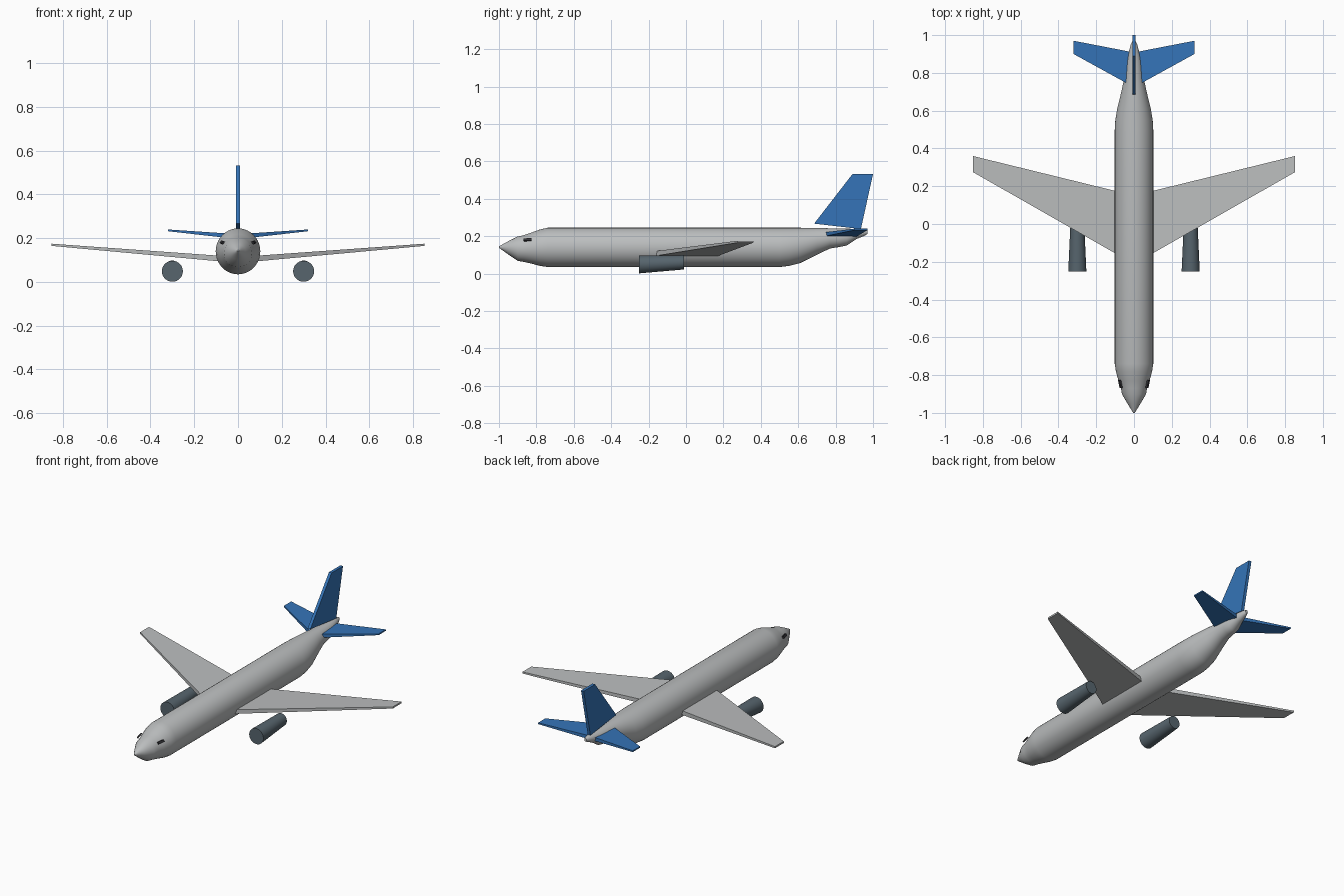
import bpy, bmesh, math
from mathutils import Vector

if "Cube" in bpy.data.objects:
    bpy.data.objects.remove(bpy.data.objects["Cube"])


def material(name, col):
    m = bpy.data.materials.new(name)
    m.diffuse_color = (*col, 1)
    m.use_nodes = True
    m.node_tree.nodes["Principled BSDF"].inputs["Base Color"].default_value = m.diffuse_color
    return m


GREY = material("light grey", (0.50, 0.515, 0.52))
BLUE = material("tail blue", (0.035, 0.175, 0.48))
SLATE = material("engine slate", (0.095, 0.13, 0.155))
DARK = material("window dark", (0.03, 0.03, 0.035))


def loft(name, rings, mat, smooth=None):
    """Skin a closed surface through a list of equal-length rings."""
    bm = bmesh.new()
    vs = [[bm.verts.new(p) for p in r] for r in rings]
    n = len(rings[0])
    for a, b in zip(vs, vs[1:]):
        for i in range(n):
            j = (i + 1) % n
            bm.faces.new((a[i], a[j], b[j], b[i]))
    bm.faces.new(vs[0])
    bm.faces.new(vs[-1])
    bmesh.ops.recalc_face_normals(bm, faces=bm.faces)
    me = bpy.data.meshes.new(name)
    bm.to_mesh(me)
    bm.free()
    ob = bpy.data.objects.new(name, me)
    bpy.context.collection.objects.link(ob)
    me.materials.append(mat)
    if smooth:
        bpy.ops.object.select_all(action='DESELECT')
        ob.select_set(True)
        bpy.context.view_layer.objects.active = ob
        bpy.ops.object.shade_smooth_by_angle(angle=math.radians(smooth))
    return ob


def ellipse(x, y, z, rx, rz, n):
    return [(x + rx * math.cos(2 * math.pi * i / n), y,
             z + rz * math.sin(2 * math.pi * i / n)) for i in range(n)]


def section(x, y0, y1, z0, z1):
    """Rectangular aerofoil section at one span position."""
    return [(x, y0, z0), (x, y1, z0), (x, y1, z1), (x, y0, z1)]


# Fuselage: station y, half width, bottom z, top z
stations = [
    (-1.0, .004, .138, .146), (-.95, .035, .102, .173), (-.90, .064, .068, .198),
    (-.87, .069, .063, .204), (-.83, .082, .054, .218), (-.78, .096, .041, .236),
    (-.74, .102, .035, .245), (.50, .102, .035, .245), (.55, .099, .041, .245),
    (.61, .089, .056, .245), (.70, .067, .101, .244), (.77, .052, .134, .242),
    (.82, .047, .142, .241), (.86, .042, .150, .240), (.91, .028, .184, .239),
    (.95, .017, .200, .237), (.97, .008, .211, .231)]
loft("fuselage", [ellipse(0, y, (b + t) / 2, w, (t - b) / 2, 40)
                  for y, w, b, t in stations], GREY, 40)

# Tail fin
fin = [(.685, .267), (.935, .238), (1.0, .532), (.89, .532)]
loft("tail_fin", [[(x, y, z) for y, z in fin] for x in (-.009, .009)], BLUE)

for side, s in (("left", -1), ("right", 1)):
    # Main wing, swept back and rising to the tip
    loft(side + "_wing", [section(s * .07, -.172, .168, .093, .119),
                          section(s * .853, .275, .36, .165, .175)], GREY)
    # Tailplane
    loft(side + "_tailplane", [section(s * .02, .735, .912, .198, .220),
                               section(s * .32, .90, .97, .232, .240)], BLUE)
    # Engine pod, tapering to the rear with a level top
    loft(side + "_engine", [ellipse(s * .30, -.252, .049, .048, .048, 32),
                            ellipse(s * .30, -.01, .060, .037, .038, 32)], SLATE, 40)
    # Cockpit side window: thin plate following the nose flare
    a, b = Vector((s * .068, -.868, .180)), Vector((s * .077, -.826, .182))
    up, out = Vector((-s * .004, 0, .006)), Vector((s * .004, -.001, .002))
    loft(side + "_cockpit_window",
         [[p - up - out, p + up - out, p + up + out, p - up + out] for p in (a, b)], DARK)
